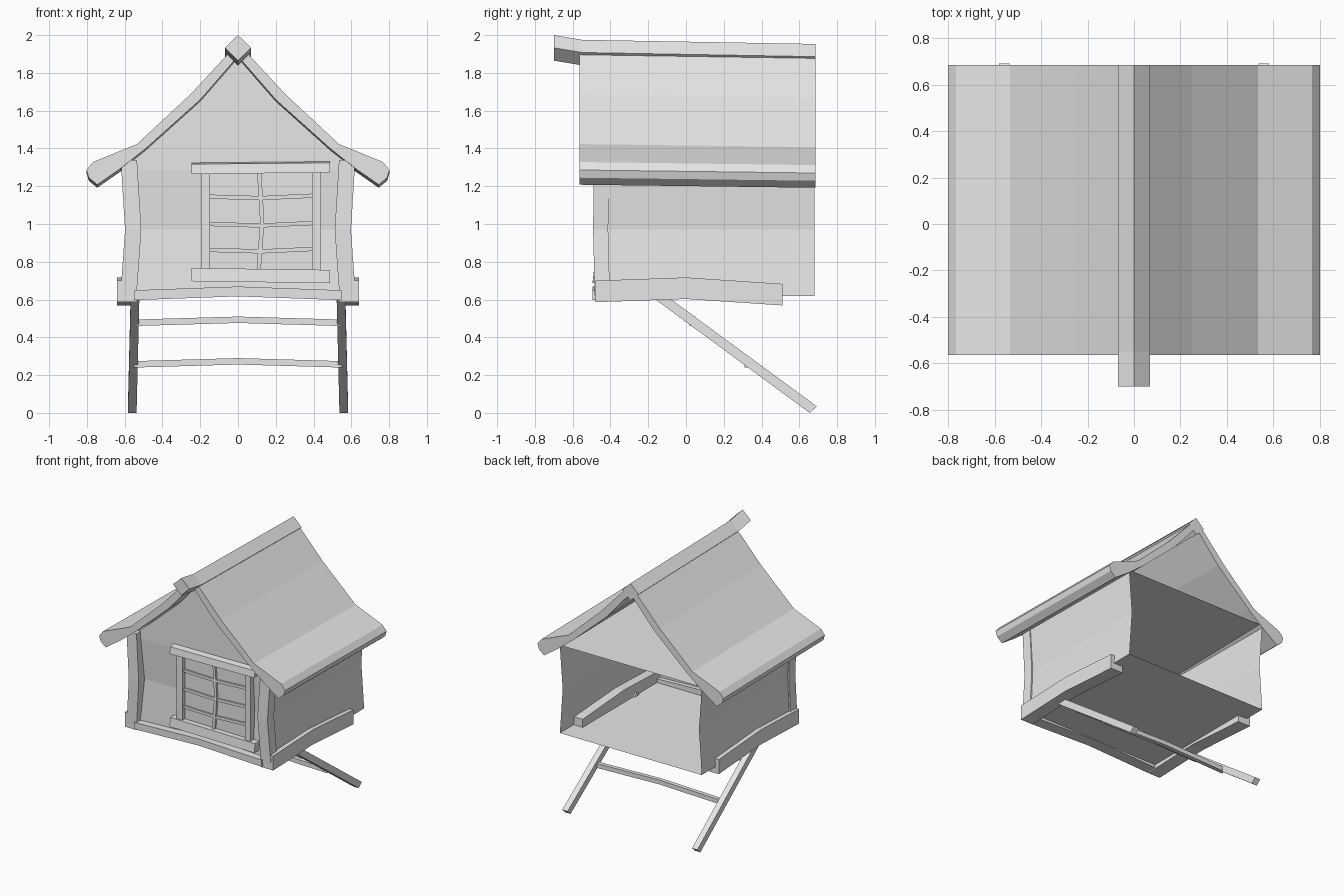
import bpy
from mathutils import Vector

cube = bpy.data.objects.get("Cube")
if cube:
    bpy.data.objects.remove(cube, do_unlink=True)

grey = bpy.data.materials.new("plain grey")
grey.use_nodes = True
grey.diffuse_color = (0.8, 0.8, 0.8, 1)
grey.node_tree.nodes["Principled BSDF"].inputs["Base Color"].default_value = (0.8, 0.8, 0.8, 1)


def make(name, verts, faces):
    mesh = bpy.data.meshes.new(name)
    mesh.from_pydata([tuple(v) for v in verts], [], faces)
    mesh.materials.append(grey)
    obj = bpy.data.objects.new(name, mesh)
    bpy.context.collection.objects.link(obj)
    return obj


def loft(name, rings):
    """Closed solid through rings of equal length."""
    n = len(rings[0])
    verts = [v for ring in rings for v in ring]
    faces = [tuple(reversed(range(n))), tuple(range(len(verts) - n, len(verts)))]
    for r in range(len(rings) - 1):
        for i in range(n):
            a, b = r * n + i, r * n + (i + 1) % n
            faces.append((a, b, b + n, a + n))
    return make(name, verts, faces)


def beam(name, path, u, v):
    """Four sided bar along a path, with half widths u and v as vectors."""
    u, v = Vector(u), Vector(v)
    if (Vector(path[-1]) - Vector(path[0])).dot(u.cross(v)) < 0:
        u, v = v, u
    rings = [[Vector(p) - u - v, Vector(p) + u - v, Vector(p) + u + v, Vector(p) - u + v]
             for p in path]
    return loft(name, rings)


def mirrored(points):
    """Complete a half profile that starts on the centre line."""
    return [(-x, z) for x, z in reversed(points) if x > 0] + list(points)


# House shell: pinched walls with floor and ceiling, open at the back
BACK = 0.68
levels = [(0.612, -0.44, 0.62), (0.588, -0.42, 0.97), (0.613, -0.44, 1.305)]
verts = []
for x, y, z in levels:
    verts += [(-x, BACK, z), (-x, y, z), (x, y, z), (x, BACK, z)]
faces = [(3, 2, 1, 0), (8, 9, 10, 11)]
for lv in (0, 4):
    for i in range(3):
        faces.append((lv + i, lv + i + 1, lv + i + 5, lv + i + 4))
make("house_walls", verts, faces)

# Front gable
inner = [(0, 1.88), (0.2, 1.65), (0.49, 1.39), (0.62, 1.287)]
gable = mirrored(inner)
make("front_gable", [(x, -0.44, z) for x, z in reversed(gable)], [tuple(range(len(gable)))])

# Curved roof with thick eaves, one solid per slope
outer = [(0, 1.95), (0.25, 1.68), (0.535, 1.415), (0.768, 1.32), (0.802, 1.278),
         (0.79, 1.237), (0.745, 1.2)]
for side, label in ((1, "left"), (-1, "right")):
    profile = outer + inner[::-1]
    if side < 0:
        profile = profile[::-1]
    loft("roof_" + label,
         [[(side * x, y, z + dz) for x, z in profile]
          for y, dz in ((0.685, -0.008), (-0.565, 0.008))])

# Diamond ridge beam with a raised front end
loft("ridge_beam",
     [[(0.07, y, z - 0.067), (0, y, z), (-0.07, y, z - 0.067), (0, y, z - 0.135)]
      for y, z in ((-0.7, 2.0), (-0.55, 1.975), (0.685, 1.953))])

# Corner posts, base rails and slanted legs
for side, label in ((1, "left"), (-1, "right")):
    beam("corner_post_" + label,
         [(side * 0.58, -0.443, 0.62), (side * 0.555, -0.452, 0.97), (side * 0.578, -0.447, 1.34)],
         (0.043, 0, 0), (0, 0.04, 0))
    beam("side_rail_" + label,
         [(side * 0.587, -0.48, 0.643), (side * 0.587, 0, 0.66), (side * 0.587, 0.51, 0.626)],
         (0.053, 0, 0), (0, 0, 0.057))
    beam("leg_" + label,
         [(side * 0.545, -0.16, 0.63), (side * 0.56, 0.674, 0.017)],
         (0.023, 0, 0), (0, 0.019, 0.017 * 1.0))

beam("front_rail", [(-0.55, -0.45, 0.623), (0, -0.45, 0.643), (0.55, -0.45, 0.623)],
     (0, 0.045, 0), (0, 0, 0.026))

# Ladder bars between the legs
for name, y, z in (("upper_crossbar", 0.035, 0.477), ("lower_crossbar", 0.325, 0.257)):
    beam(name, [(-0.55, y, z), (0, y, z + 0.016), (0.55, y, z)], (0, 0.016, 0), (0, 0, 0.017))

# Window: pane, glazing bars, frame, sill and lintel
beam("window_pane", [(-0.16, -0.44, 1.015), (0.4, -0.44, 1.015)], (0, 0.004, 0), (0, 0, 0.26))
beam("vertical_glazing_bar",
     [(0.11, -0.445, 0.76), (0.128, -0.445, 1.01), (0.112, -0.445, 1.28)],
     (0.011, 0, 0), (0, 0.015, 0))
for i, z in enumerate((0.863, 1.0, 1.145)):
    beam("glazing_bar_%d" % (i + 1),
         [(-0.16, -0.445, z), (0.12, -0.445, z - 0.008), (0.4, -0.445, z + 0.005)],
         (0, 0.012, 0), (0, 0, 0.011))
for label, x in (("right", -0.172), ("left", 0.415)):
    beam("window_jamb_" + label, [(x, -0.445, 0.75), (x, -0.445, 1.285)],
         (0.024, 0, 0), (0, 0.03, 0))
beam("window_sill", [(-0.245, -0.45, 0.732), (0.487, -0.45, 0.722)],
     (0, 0.04, 0), (0, 0.004, 0.035))
beam("window_lintel", [(-0.245, -0.45, 1.297), (0.487, -0.45, 1.304)],
     (0, 0.04, 0.006), (0, 0.004, 0.026))
